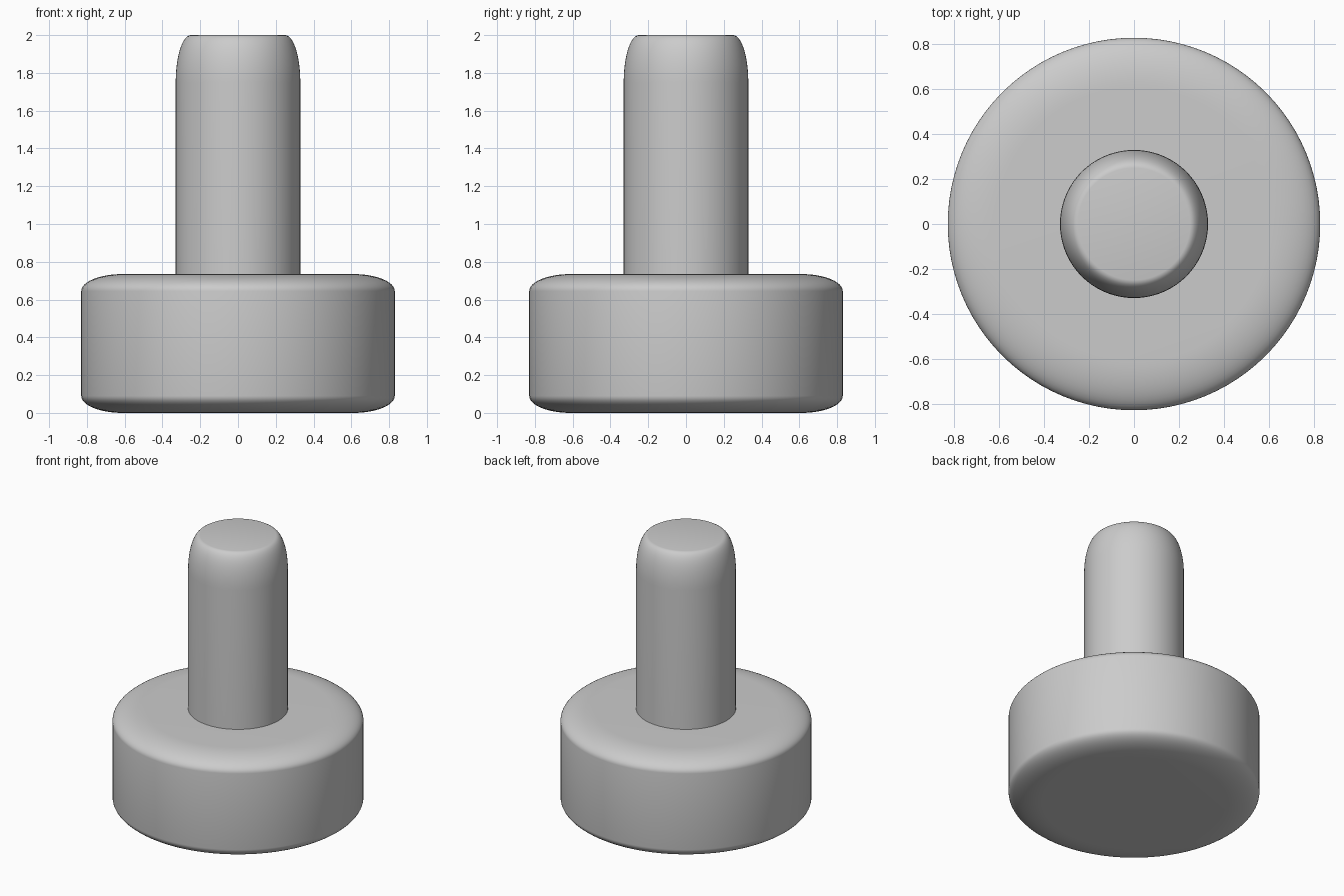
import bpy, bmesh, math

cube = bpy.data.objects.get("Cube")
if cube:
    bpy.data.objects.remove(cube, do_unlink=True)

SIDES = 96

grey = bpy.data.materials.new("plain grey")
grey.use_nodes = True
colour = (0.6, 0.6, 0.6, 1)
grey.diffuse_color = colour
grey.node_tree.nodes["Principled BSDF"].inputs["Base Color"].default_value = colour


def rounded_edge(radius, z, across, down, steps=12):
    """Quarter ellipse from the side wall up (or down) to the flat cap."""
    arc = [math.pi / 2 * i / steps for i in range(steps + 1)]
    return [(radius - across + across * math.cos(a), z - down + down * math.sin(a))
            for a in arc]


def lathe(name, profile):
    """Spin a radius/height profile about z and cap both ends."""
    bm = bmesh.new()
    rings = []
    for r, z in profile:
        rings.append([bm.verts.new((r * math.cos(t), r * math.sin(t), z))
                      for t in (math.tau * i / SIDES for i in range(SIDES))])
    for low, high in zip(rings, rings[1:]):
        for i in range(SIDES):
            j = (i + 1) % SIDES
            bm.faces.new((low[i], low[j], high[j], high[i]))
    bm.faces.new(rings[0][::-1])
    bm.faces.new(rings[-1])
    mesh = bpy.data.meshes.new(name)
    bm.to_mesh(mesh)
    bm.free()
    mesh.materials.append(grey)
    obj = bpy.data.objects.new(name, mesh)
    bpy.context.collection.objects.link(obj)
    bpy.ops.object.select_all(action="DESELECT")
    obj.select_set(True)
    bpy.context.view_layer.objects.active = obj
    bpy.ops.object.shade_smooth_by_angle(angle=math.radians(30))
    return obj


# Wide base disc with softened top and bottom rims
lower_rim = rounded_edge(0.83, 0, 0.22, -0.09)[::-1]
upper_rim = rounded_edge(0.83, 0.735, 0.22, 0.09)
lathe("base_disc", lower_rim + upper_rim)

# Upright rod with a long rounded shoulder below its flat tip
lathe("rod", [(0.33, 0.7)] + rounded_edge(0.33, 2.0, 0.08, 0.25))
